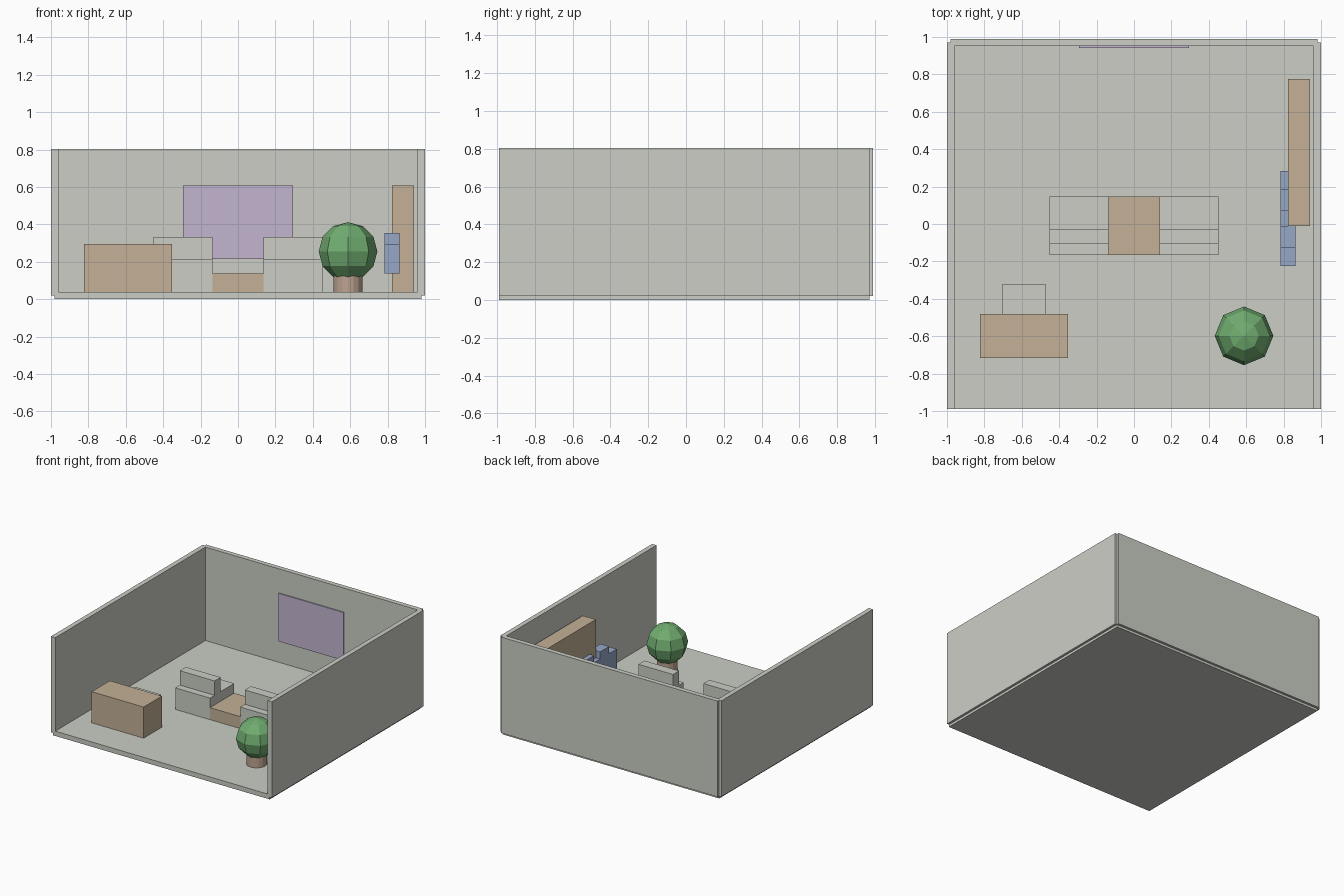
import bpy
import bmesh
from mathutils import Matrix, Vector

U = 2 / 10.2                       # room design unit to scene unit
ORIGIN = Vector((0, -0.05, 0.1))   # centres the room and stands it on z = 0

if "Cube" in bpy.data.objects:
    bpy.data.objects.remove(bpy.data.objects["Cube"], do_unlink=True)


def material(name, rgb):
    """Flat material from 0-255 display values, stored as linear colour."""
    linear = [((c / 255 + 0.055) / 1.055) ** 2.4 for c in rgb]
    mat = bpy.data.materials.new(name)
    mat.use_nodes = True
    mat.diffuse_color = (*linear, 1)
    mat.node_tree.nodes["Principled BSDF"].inputs["Base Color"].default_value = (*linear, 1)
    return mat


plaster = material("pale_grey", (203, 206, 197))
wood = material("light_wood", (196, 176, 151))
lilac = material("lilac", (195, 181, 209))
blue = material("soft_blue", (150, 167, 199))
leaf = material("leaf_green", (112, 172, 112))
clay = material("clay_brown", (188, 163, 144))


def finish(name, bm, mat):
    mesh = bpy.data.meshes.new(name)
    bm.to_mesh(mesh)
    bm.free()
    mesh.materials.append(mat)
    obj = bpy.data.objects.new(name, mesh)
    bpy.context.collection.objects.link(obj)
    return obj


def place(x, y, z):
    return (Vector((x, y, z)) + ORIGIN) * U


def box(name, mat, x, y, z):
    """Box from (low, high) ranges in room units."""
    bm = bmesh.new()
    centre = place(*(sum(r) / 2 for r in (x, y, z)))
    size = [(r[1] - r[0]) * U for r in (x, y, z)]
    bmesh.ops.create_cube(bm, size=1, matrix=Matrix.Translation(centre) @ Matrix.Diagonal((*size, 1)))
    return finish(name, bm, mat)


# Room shell, open at the front
box("floor", plaster, (-5, 5), (-5, 5), (-0.1, 0.1))
box("back_wall", plaster, (-5, 5), (4.9, 5.1), (0, 4))
for side, x in (("right", -5), ("left", 5)):
    box(side + "_wall", plaster, (x - 0.1, x + 0.1), (-5, 5), (0, 4))
box("wall_panel", lilac, (-1.5, 1.5), (4.85, 4.95), (1, 3))

# Two armchairs on either side of a low table
for side, x in (("right", -1.5), ("left", 1.5)):
    span = (x - 0.8, x + 0.8)
    box(side + "_armchair_seat", plaster, span, (-0.8, 0.8), (0.1, 1))
    box(side + "_armchair_back", plaster, span, (-0.5, -0.1), (1, 1.6))
box("low_table", wood, (-0.7, 0.7), (-0.8, 0.8), (0.1, 0.6))

# Desk with a stool tucked under it
box("desk", wood, (-4.2, -1.8), (-3.6, -2.4), (0.1, 1.4))
box("desk_stool", plaster, (-3.6, -2.4), (-2.8, -1.6), (0.1, 1))

# Bookcase and a row of staggered books
box("bookcase", wood, (4.2, 4.8), (0, 4), (0.1, 3))
for i in range(5):
    y = -0.8 + 0.5 * i
    low = 0.6 + 0.3 * (i % 2)
    box(f"book_{i + 1}", blue, (4, 4.4), (y - 0.3, y + 0.3), (low, low + 0.8))

# Potted plant
bm = bmesh.new()
bmesh.ops.create_cone(bm, cap_ends=True, segments=16, radius1=0.4 * U, radius2=0.4 * U,
                      depth=0.55 * U, matrix=Matrix.Translation(place(3, -3, 0.375)))
finish("plant_pot", bm, clay)
bm = bmesh.new()
bmesh.ops.create_uvsphere(bm, u_segments=8, v_segments=6, radius=0.8 * U,
                          matrix=Matrix.Translation(place(3, -3, 1.2)))
finish("plant_foliage", bm, leaf)
